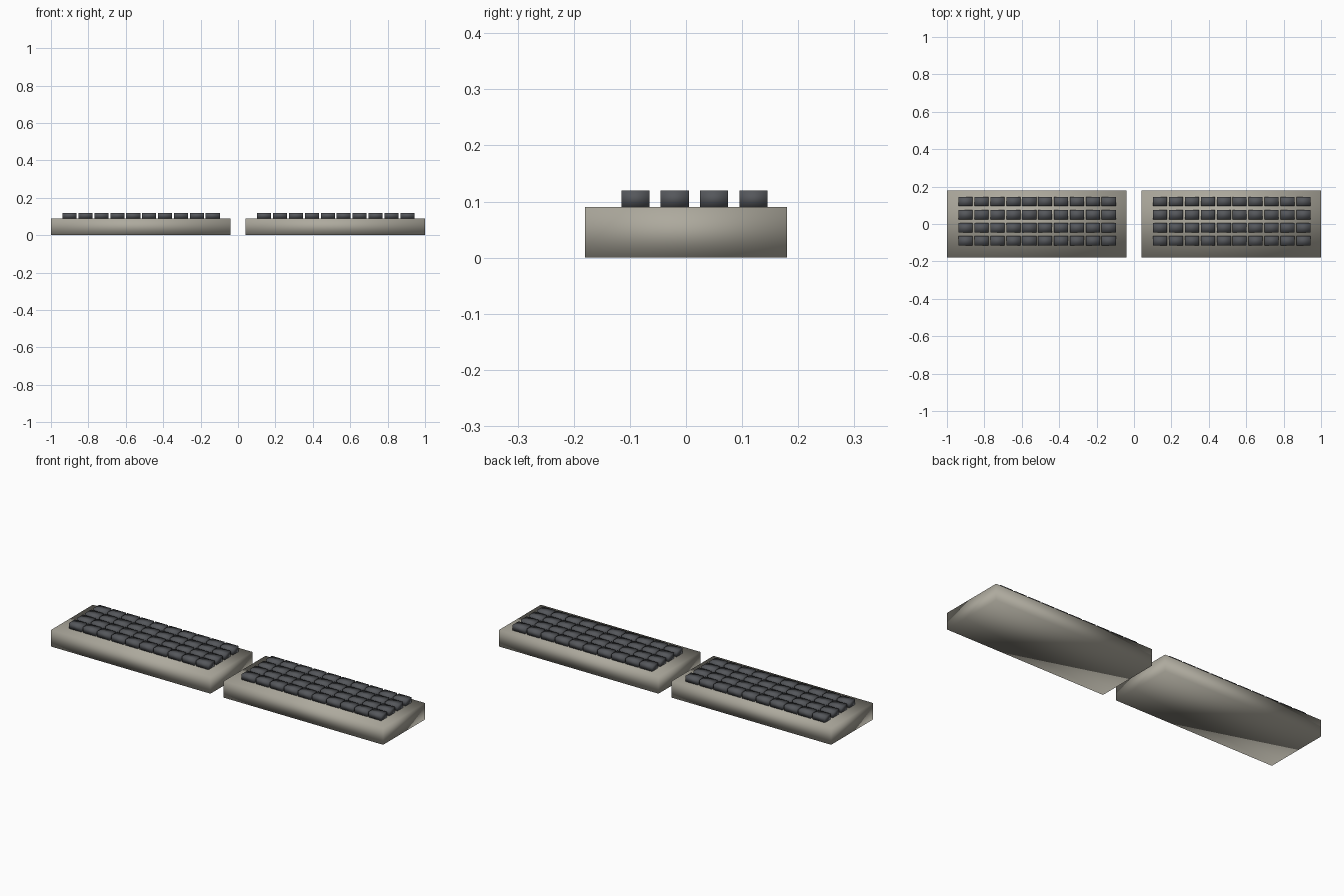
import bpy, bmesh
from mathutils import Matrix

if "Cube" in bpy.data.objects:
    bpy.data.objects.remove(bpy.data.objects["Cube"])


def material(name, color):
    mat = bpy.data.materials.new(name)
    mat.diffuse_color = color
    mat.use_nodes = True
    mat.node_tree.nodes["Principled BSDF"].inputs["Base Color"].default_value = mat.diffuse_color
    return mat


def add_boxes(name, size, centers, mat):
    """One smooth-shaded object made of equal boxes."""
    bm = bmesh.new()
    for c in centers:
        bmesh.ops.create_cube(
            bm, size=1, matrix=Matrix.Translation(c) @ Matrix.Diagonal((*size, 1)))
    for face in bm.faces:
        face.smooth = True
    mesh = bpy.data.meshes.new(name)
    bm.to_mesh(mesh)
    bm.free()
    mesh.materials.append(mat)
    obj = bpy.data.objects.new(name, mesh)
    bpy.context.collection.objects.link(obj)
    return obj


case_mat = material("case_beige", (0.42, 0.40, 0.34, 1))
key_mat = material("key_dark", (0.09, 0.095, 0.105, 1))

for side, cx in (("left", -0.52), ("right", 0.52)):
    # slab-shaped case half
    add_boxes(side + "_case", (0.96, 0.36, 0.09), [(cx, 0, 0.045)], case_mat)
    # four rows of ten keys
    for row in range(4):
        y = -0.09 + 0.07 * row
        keys = [(cx - 0.38 + 0.085 * col, y, 0.105) for col in range(10)]
        add_boxes(f"{side}_key_row_{row + 1}", (0.075, 0.05, 0.03), keys, key_mat)
